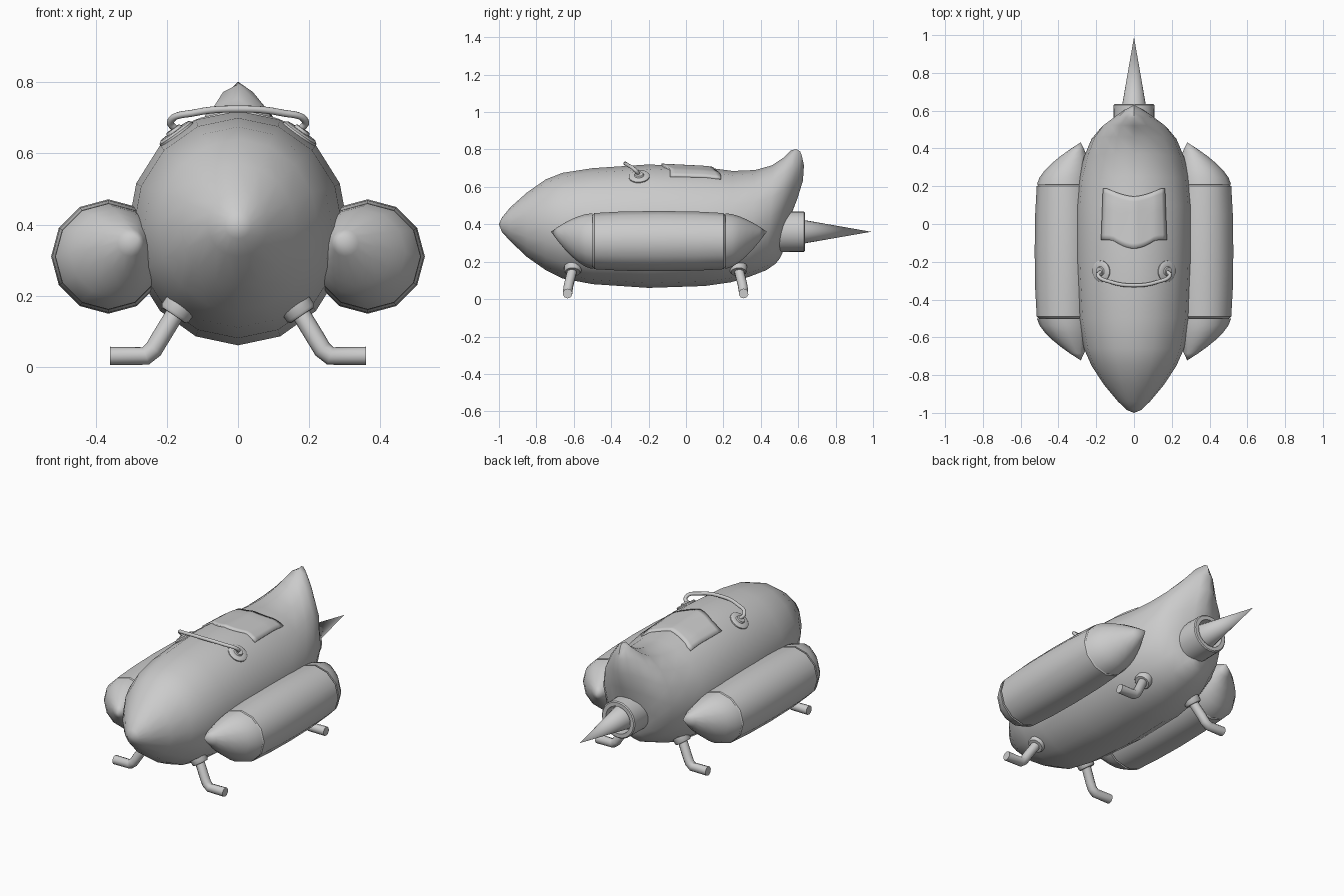
import bpy, bmesh
from math import sin, cos, pi, radians
from mathutils import Vector
from mathutils.bvhtree import BVHTree

cube = bpy.data.objects.get("Cube")
if cube:
    bpy.data.objects.remove(cube, do_unlink=True)

GREY = (0.6, 0.6, 0.6, 1)
grey = bpy.data.materials.new("plain grey")
grey.use_nodes = True
grey.diffuse_color = GREY
grey.node_tree.nodes["Principled BSDF"].inputs["Base Color"].default_value = GREY


def finish(name, mesh, angle=40):
    """Shade a mesh, give it the material and link it."""
    mesh.name = name
    mesh.materials.clear()
    mesh.materials.append(grey)
    mesh.shade_smooth()
    mesh.set_sharp_from_angle(angle=radians(angle))
    obj = bpy.data.objects.new(name, mesh)
    bpy.context.scene.collection.objects.link(obj)
    return obj


def loft(name, rings, angle=40):
    """Skin a list of closed rings, capping both ends."""
    bm = bmesh.new()
    loops = [[bm.verts.new(p) for p in ring] for ring in rings]
    n = len(loops[0])
    for a, b in zip(loops, loops[1:]):
        for i in range(n):
            j = (i + 1) % n
            bm.faces.new((a[i], a[j], b[j], b[i]))
    bm.faces.new(loops[0])
    bm.faces.new(loops[-1])
    bmesh.ops.remove_doubles(bm, verts=bm.verts, dist=0.0005)
    bmesh.ops.recalc_face_normals(bm, faces=bm.faces)
    mesh = bpy.data.meshes.new(name)
    bm.to_mesh(mesh)
    bm.free()
    return finish(name, mesh, angle)


def lathe(name, base, axis, profile, sides=20, angle=40):
    """Turn (distance, radius) pairs round an axis from a base point."""
    turn = Vector(axis).to_track_quat('Z', 'Y')
    rings = []
    for d, r in profile:
        rings.append([Vector(base) + turn @ Vector((r * cos(2 * pi * i / sides),
                      r * sin(2 * pi * i / sides), d)) for i in range(sides)])
    return loft(name, rings, angle)


def tube(name, points, radius, smooth=False):
    """Round bar along a path."""
    curve = bpy.data.curves.new(name, 'CURVE')
    curve.dimensions = '3D'
    curve.bevel_depth = radius
    curve.bevel_resolution = 3
    curve.use_fill_caps = True
    if smooth:
        spline = curve.splines.new('BEZIER')
        spline.bezier_points.add(len(points) - 1)
        for bp, p in zip(spline.bezier_points, points):
            bp.co = p
            bp.handle_left_type = bp.handle_right_type = 'AUTO'
    else:
        spline = curve.splines.new('POLY')
        spline.points.add(len(points) - 1)
        for sp, p in zip(spline.points, points):
            sp.co = (*p, 1)
    helper = bpy.data.objects.new(name + " path", curve)
    bpy.context.scene.collection.objects.link(helper)
    graph = bpy.context.evaluated_depsgraph_get()
    mesh = bpy.data.meshes.new_from_object(helper.evaluated_get(graph))
    bpy.data.objects.remove(helper)
    return finish(name, mesh)


# Body: each section has top y, z, bottom y, z, half width and rear bulge
SECTIONS = [
    (-1, .4, -1, .4, 0, 0),
    (-.985, .435, -.985, .36, .037, 0),
    (-.94, .49, -.94, .31, .085, 0),
    (-.85, .57, -.85, .225, .16, 0),
    (-.75, .64, -.75, .155, .225, 0),
    (-.66, .675, -.66, .11, .265, 0),
    (-.5, .7, -.5, .08, .295, 0),
    (-.2, .72, -.2, .06, .31, 0),
    (.1, .705, .1, .07, .31, 0),
    (.25, .685, .24, .09, .295, 0),
    (.37, .69, .34, .12, .265, 0),
    (.46, .715, .43, .155, .225, .01),
    (.52, .755, .48, .19, .175, .02),
    (.56, .795, .5, .215, .11, .035),
    (.59, .802, .515, .245, .055, .05),
    (.61, .79, .525, .28, 0, .055),
]
SIDES = 16
rings = []
for ty, tz, by, bz, w, bulge in SECTIONS:
    ring = []
    for i in range(SIDES):
        c, s = cos(2 * pi * i / SIDES), sin(2 * pi * i / SIDES)
        y = (ty + by) / 2 + s * (ty - by) / 2 + bulge * (1 - s * s) * (.5 + s)
        ring.append((w * c, y, (tz + bz) / 2 + s * (tz - bz) / 2))
    rings.append(ring)
body = loft("body", rings, 60)
tree = BVHTree.FromPolygons([v.co for v in body.data.vertices],
                            [p.vertices for p in body.data.polygons])


def on_body(x, y):
    """Point and normal on the upper surface of the body."""
    hit = tree.ray_cast(Vector((x, y, 2)), Vector((0, 0, -1)))
    return hit[0], hit[1]


# Saddle patch: thin plate that follows the back of the body
NX, NY = 16, 10
bm = bmesh.new()
grid = []
for i in range(NX + 1):
    u = 2 * i / NX - 1
    front = -.085 - .045 * max(0, cos(u * pi * .75))
    back = .145 + .042 * min(1, abs(u) * 1.15) ** 1.6
    row = []
    for j in range(NY + 1):
        t = j / NY
        p, n = on_body(u * (.17 - .01 * t), front + t * (back - front))
        row.append(bm.verts.new(p + n * .008))
    grid.append(row)
for a, b in zip(grid, grid[1:]):
    for j in range(NY):
        bm.faces.new((a[j], b[j], b[j + 1], a[j + 1]))
mesh = bpy.data.meshes.new("saddle")
bm.to_mesh(mesh)
bm.free()
saddle = finish("saddle", mesh)
solid = saddle.modifiers.new("thickness", 'SOLIDIFY')
solid.thickness = .015
solid.offset = -1

# Handle bar with round mounts
half = [(.172, -.25, .665), (.19, -.272, .69), (.12, -.308, .715)]
path = half + [(0, -.325, .725)] + [(-x, y, z) for x, y, z in reversed(half)]
tube("handle_bar", path, .01, True)

# Tail collar with a recess, and its spike
lathe("tail_collar", (0, .48, .36), (0, 1, 0),
      [(0, .11), (.15, .108), (.155, .102), (.155, .08), (.1, .075)], 24)
lathe("tail_spike", (0, .56, .36), (0, 1, 0), [(0, .075), (.43, 0)], 20)

# Paired parts
for side, label in ((1, "left"), (-1, "right")):
    p, n = on_body(side * .172, -.25)
    lathe(label + "_handle_mount", p - n * .01, n,
          [(0, .056), (.016, .056), (.022, .048), (.022, .026), (.03, .022)], 20)

    # Side pod: slightly barrelled, in twelve sides
    lathe(label + "_pod", (side * .365, -.145, .31), (0, 1, 0),
          [(-.355, .138), (-.345, .15), (-.2, .158), (0, .161),
           (.2, .158), (.345, .15), (.355, .138)], 12)

    # Pod noses: pointed caps whose tips lean in to the body
    for end, place in ((-1, "front"), (1, "rear")):
        rings = []
        for k in range(7):
            t = k / 6
            r = .149 * (1 - t ** 1.6)
            cx, cz = .365 - .083 * t ** 1.5, .31 + .05 * t ** 1.5
            y = -.145 + end * (.355 + .222 * t)
            rings.append([(side * (cx + r * cos(pi * i / 6)), y,
                           cz + r * sin(pi * i / 6)) for i in range(12)])
        loft(f"{label}_pod_{place}_cap", rings, 45)

        # Bent leg with a collar where it meets the body
        y = -.605 if end < 0 else .28
        lean = end * .028
        tube(f"{label}_{place}_leg",
             [(side * .155, y - lean * .2, .185), (side * .222, y + lean * .8, .075),
              (side * .238, y + lean * .95, .048), (side * .26, y + lean, .03),
              (side * .36, y + lean, .03)], .026)
        lathe(f"{label}_{place}_leg_collar", (side * .157, y, .18),
              (side * .56, lean, -.83),
              [(0, .046), (.035, .046), (.043, .04), (.043, .02)], 16)
